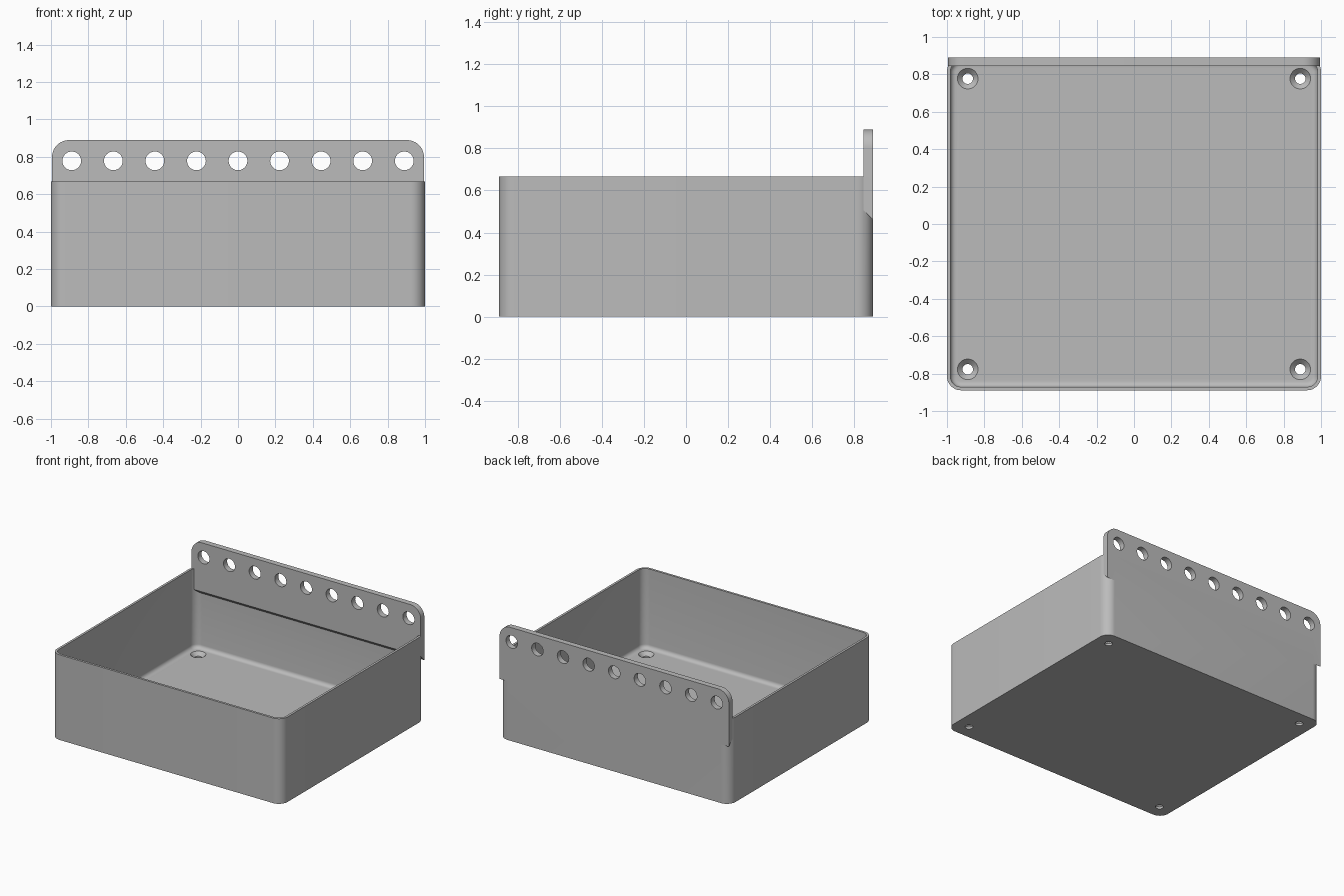
import bpy
import bmesh
from math import cos, sin, pi
from mathutils import Matrix, Vector

if "Cube" in bpy.data.objects:
    bpy.data.objects.remove(bpy.data.objects["Cube"])

HALF_X, HALF_Y, RIM = 1.0, 0.889, 0.667
WALL, FLOOR = 0.018, 0.044
PLATE_FRONT, PLATE_TOP = 0.844, 0.889
HOLE = 0.889

grey = bpy.data.materials.new("plain grey")
grey.use_nodes = True
colour = (0.5, 0.5, 0.5, 1)
grey.diffuse_color = colour
grey.node_tree.nodes["Principled BSDF"].inputs["Base Color"].default_value = colour


def make_object(name, bm):
    bmesh.ops.recalc_face_normals(bm, faces=bm.faces)
    mesh = bpy.data.meshes.new(name)
    bm.to_mesh(mesh)
    bm.free()
    obj = bpy.data.objects.new(name, mesh)
    mesh.materials.append(grey)
    bpy.context.collection.objects.link(obj)
    return obj


def arc(cx, cy, radius, start, steps=12):
    """Quarter circle of points, counter-clockwise from the start angle."""
    return [(cx + radius * cos(start + pi / 2 * i / steps),
             cy + radius * sin(start + pi / 2 * i / steps)) for i in range(steps + 1)]


def extrude(points, offset):
    bm = bmesh.new()
    face = bm.faces.new([bm.verts.new(p) for p in points])
    result = bmesh.ops.extrude_face_region(bm, geom=[face])
    moved = [v for v in result["geom"] if isinstance(v, bmesh.types.BMVert)]
    bmesh.ops.translate(bm, verts=moved, vec=Vector(offset))
    return bm


def rounded_block(hx, hy, radius, z0, z1):
    outline = []
    for i, (sx, sy) in enumerate([(1, 1), (-1, 1), (-1, -1), (1, -1)]):
        outline += arc(sx * (hx - radius), sy * (hy - radius), radius, i * pi / 2)
    return extrude([(x, y, z0) for x, y in outline], (0, 0, z1 - z0))


def combine(target, other, operation):
    mod = target.modifiers.new("combine", "BOOLEAN")
    mod.operation = operation
    mod.solver = "EXACT"
    mod.object = other
    bpy.context.view_layer.objects.active = target
    bpy.ops.object.modifier_apply(modifier=mod.name)
    bpy.data.objects.remove(other)


def round_cutters(name, centres, r1, r2, depth, turn=Matrix()):
    bm = bmesh.new()
    for c in centres:
        bmesh.ops.create_cone(bm, cap_ends=True, segments=48, radius1=r1, radius2=r2,
                              depth=depth, matrix=Matrix.Translation(c) @ turn)
    obj = make_object(name, bm)
    obj.hide_render = True
    return obj


# Tray with rounded upright corners
tray = make_object("tray", rounded_block(HALF_X, HALF_Y, 0.075, 0, RIM))

# Cavity with a fillet around the floor
bm = rounded_block(HALF_X - WALL, HALF_Y - WALL, 0.057, FLOOR, 1.0)
low = [e for e in bm.edges if all(v.co.z < FLOOR + 0.001 for v in e.verts)]
bmesh.ops.bevel(bm, geom=low, offset=0.03, segments=6, profile=0.5, affect="EDGES")
cavity = make_object("cavity_cutter", bm)
cavity.hide_render = True
combine(tray, cavity, "DIFFERENCE")

# Back mounting plate: rounded top corners, sloped underside
w, r, bottom = 0.994, 0.09, 0.505
outline = [(-w, bottom), (w, bottom)]
outline += arc(w - r, PLATE_TOP - r, r, 0) + arc(r - w, PLATE_TOP - r, r, pi / 2)
bm = extrude([(x, PLATE_FRONT, z) for x, z in outline], (0, HALF_Y - PLATE_FRONT, 0))
for v in bm.verts:
    if v.co.z < bottom + 0.001 and v.co.y > PLATE_FRONT + 0.01:
        v.co.z -= HALF_Y - PLATE_FRONT
plate = make_object("mounting_plate", bm)
combine(tray, plate, "UNION")

# Row of nine mounting holes
row = [(HOLE * i / 4, PLATE_FRONT, 0.778) for i in range(-4, 5)]
combine(tray, round_cutters("plate_hole_cutter", row, 0.05, 0.05, 0.3,
                            Matrix.Rotation(pi / 2, 4, "X")), "DIFFERENCE")

# Four countersunk floor holes
corners = [(sx * HOLE, sy * 0.777) for sx in (-1, 1) for sy in (-1, 1)]
combine(tray, round_cutters("floor_hole_cutter", [(x, y, 0) for x, y in corners],
                            0.028, 0.028, 0.2), "DIFFERENCE")
combine(tray, round_cutters("countersink_cutter", [(x, y, 0.034) for x, y in corners],
                            0.025, 0.065, 0.04), "DIFFERENCE")

# Smooth the rounded surfaces and keep the edges sharp
tray.name = "wall_mounted_tray"
bpy.ops.object.select_all(action="DESELECT")
tray.select_set(True)
bpy.context.view_layer.objects.active = tray
bpy.ops.object.shade_smooth_by_angle(angle=pi / 6)
